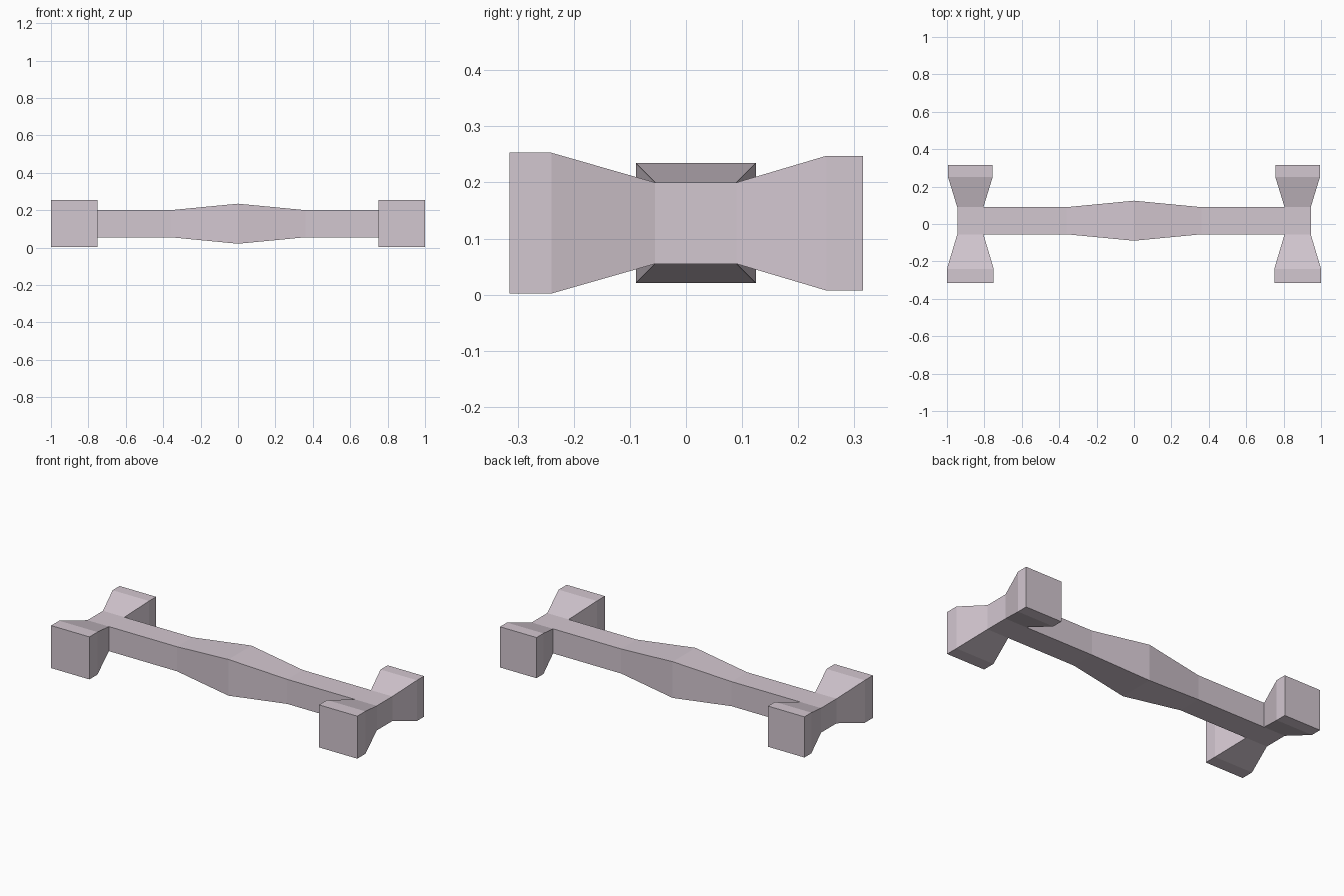
import bpy, bmesh
from mathutils import Vector

if "Cube" in bpy.data.objects:
    bpy.data.objects.remove(bpy.data.objects["Cube"])

mat = bpy.data.materials.new("pale mauve")
mat.diffuse_color = (0.65, 0.57, 0.63, 1)
mat.use_nodes = True
mat.node_tree.nodes["Principled BSDF"].inputs["Base Color"].default_value = mat.diffuse_color

ZC = 0.1275   # height of the centre axis
YC = 0.0175   # the bar sits slightly behind centre


def loft(name, axis, sections, cap, skip=None):
    """Square rings (position, centre a, half a, half z) joined along x or y."""
    bm = bmesh.new()
    rings = []
    for p, c, h, hz in sections:
        ring = []
        for sa, sz in ((-1, -1), (1, -1), (1, 1), (-1, 1)):
            a, z = c + sa * h, ZC + sz * hz
            ring.append(bm.verts.new((p, a, z) if axis == 'x' else (a, p, z)))
        rings.append(ring)
    for r, s in zip(rings, rings[1:]):
        for i in range(4):
            j = (i + 1) % 4
            bm.faces.new((r[i], r[j], s[j], s[i]))
    # consistent outward normals, then open hidden joints
    ends = [bm.faces.new(rings[0]), bm.faces.new(rings[-1])]
    bmesh.ops.recalc_face_normals(bm, faces=bm.faces)
    drop = [] if cap else ends
    if skip:
        drop = drop + [f for f in bm.faces
                       if (f.calc_center_median() - Vector(skip)).length < 0.01]
    bmesh.ops.delete(bm, geom=drop, context='FACES_ONLY')
    me = bpy.data.meshes.new(name)
    bm.to_mesh(me)
    bm.free()
    me.materials.append(mat)
    ob = bpy.data.objects.new(name, me)
    bpy.context.collection.objects.link(ob)
    return ob


# Connecting bar, swelling in the middle
T = 0.0725
loft("connecting_bar", 'x',
     [(-0.805, YC, T, T), (-0.36, YC, T, T), (0, YC, 0.107, 0.107),
      (0.36, YC, T, T), (0.805, YC, T, T)], cap=False)

# End pieces: waisted crossbars with a square block at each end
for side, label in ((-1, "left"), (1, "right")):
    x = side * 0.875
    loft(label + "_end_crossbar", 'y',
         [(-0.315, x, 0.125, 0.1255), (-0.24, x, 0.125, 0.1255),
          (-0.055, x, 0.07, T), (0.09, x, 0.07, T),
          (0.25, x, 0.119, 0.12), (0.315, x, 0.119, 0.12)],
         cap=True, skip=(side * 0.805, YC, ZC))
